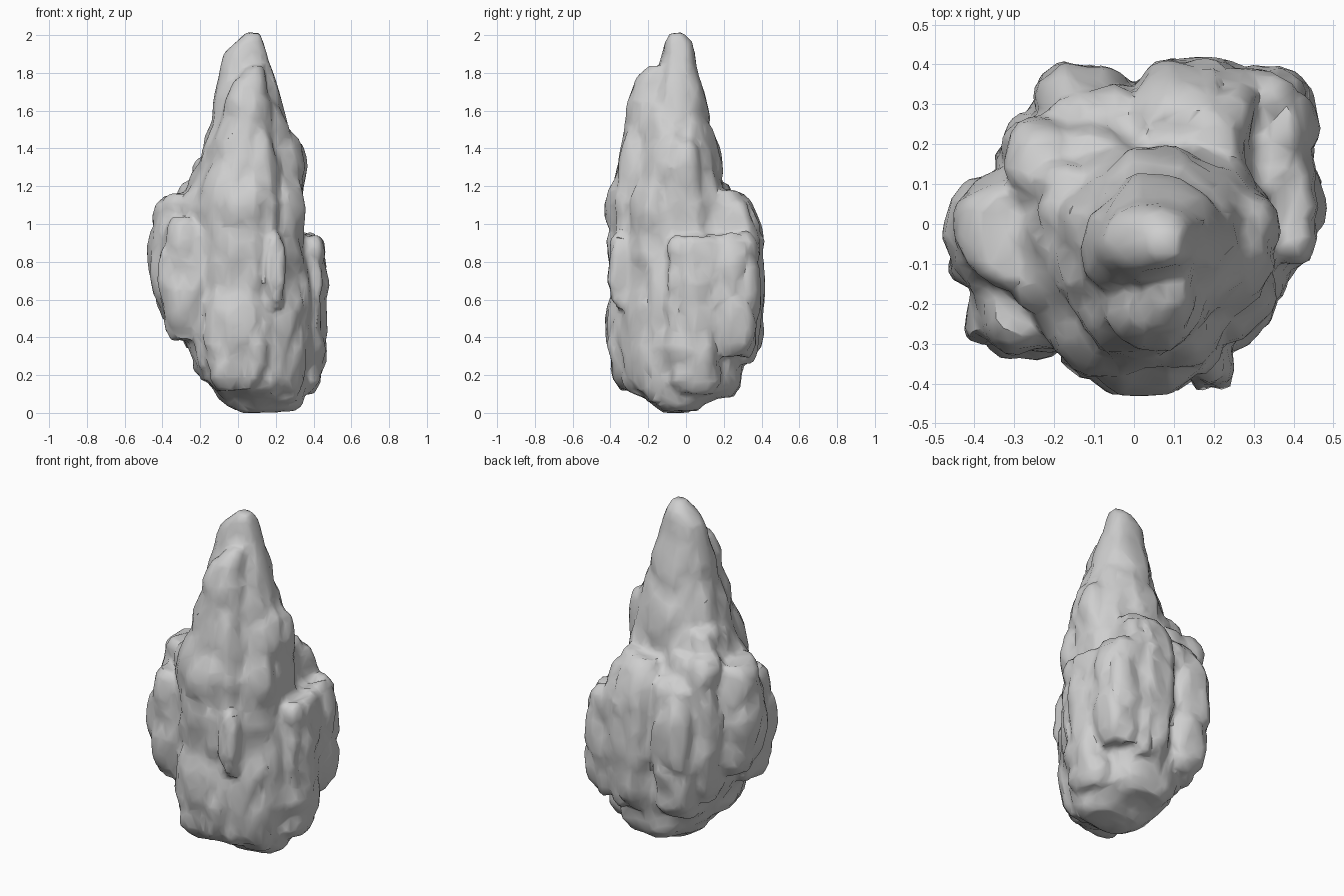
import bpy, bmesh, math, random
from mathutils import Vector, noise

random.seed(4)
default = bpy.data.objects.get("Cube")
if default:
    bpy.data.objects.remove(default)

# Stone material
stone = bpy.data.materials.new("grey stone")
stone.use_nodes = True
GREY = (0.62, 0.62, 0.62, 1)
stone.diffuse_color = GREY
stone.node_tree.nodes["Principled BSDF"].inputs["Base Color"].default_value = GREY

SIDES = 14
AXIS = Vector((0.07, -0.04))


def loft(bm, rings, roundness):
    """Closed craggy column through rings of (z, x min, x max, y min, y max)."""
    wobble = [random.uniform(0.95, 1.03) for _ in range(SIDES)]
    loops = []
    for z, x0, x1, y0, y1 in rings:
        loop = []
        for i in range(SIDES):
            a = math.tau * i / SIDES
            c, s = math.cos(a), math.sin(a)
            u = math.copysign(abs(c) ** roundness, c) * wobble[i]
            v = math.copysign(abs(s) ** roundness, s) * wobble[i]
            loop.append(bm.verts.new(((x0 + x1 + u * (x1 - x0)) / 2,
                                      (y0 + y1 + v * (y1 - y0)) / 2, z)))
        loops.append(loop)
    for low, high in zip(loops, loops[1:]):
        for i in range(SIDES):
            j = (i + 1) % SIDES
            bm.faces.new((low[i], low[j], high[j], high[i]))
    bm.faces.new(loops[0][::-1])
    bm.faces.new(loops[-1])


def chunk(bm, x0, x1, y0, y1, z0, z1, lean=0.06):
    """Blocky lump filling a box, its top leaning in toward the spire."""
    middle = Vector((x0 + x1, y0 + y1)) / 2
    rings = []
    for t, k, shift in ((0, 0.64, 0.3), (0.1, 0.85, 0.1), (0.4, 1, 0),
                        (0.72, 0.98, 0.1), (0.93, 0.89, 0.6), (1, 0.72, 1)):
        c = middle.lerp(AXIS, lean * shift)
        w, d = k * (x1 - x0) / 2, k * (y1 - y0) / 2
        rings.append((z0 + t * (z1 - z0), c.x - w, c.x + w, c.y - d, c.y + d))
    loft(bm, rings, 0.62)


bm = bmesh.new()

# Broad lower body on a narrow keel
loft(bm, [
    (0, 0.02, 0.2, -0.13, 0.02),
    (0.03, -0.05, 0.34, -0.16, 0.06),
    (0.08, -0.1, 0.36, -0.22, 0.18),
    (0.12, -0.12, 0.37, -0.32, 0.28),
    (0.17, -0.17, 0.38, -0.36, 0.3),
    (0.35, -0.27, 0.42, -0.38, 0.32),
    (0.55, -0.35, 0.42, -0.38, 0.36),
    (0.8, -0.39, 0.41, -0.38, 0.37),
    (0.95, -0.37, 0.36, -0.37, 0.33),
    (1.1, -0.32, 0.35, -0.36, 0.26),
    (1.2, -0.25, 0.33, -0.34, 0.2)], 0.9)

# Tall central spire
loft(bm, [
    (0.8, -0.28, 0.37, -0.38, 0.26),
    (1.1, -0.28, 0.37, -0.36, 0.22),
    (1.4, -0.2, 0.33, -0.28, 0.17),
    (1.6, -0.14, 0.25, -0.22, 0.11),
    (1.8, -0.1, 0.19, -0.15, 0.07),
    (1.9, -0.08, 0.16, -0.13, 0.05),
    (1.96, -0.02, 0.14, -0.12, 0.03),
    (2.01, 0.04, 0.12, -0.09, -0.02)], 0.92)

# Front buttress leaning on the spire
loft(bm, [
    (0.4, -0.16, 0.2, -0.38, 0),
    (0.7, -0.22, 0.25, -0.4, 0),
    (1.1, -0.21, 0.26, -0.42, 0),
    (1.4, -0.14, 0.21, -0.35, 0),
    (1.65, -0.08, 0.18, -0.31, 0),
    (1.76, -0.03, 0.15, -0.27, -0.02),
    (1.83, 0.06, 0.13, -0.2, -0.08)], 0.85)

# Lumps clustered around the body; an optional last value sets the lean
LUMPS = {
    "right shoulder": (-0.47, -0.1, -0.18, 0.13, 0.48, 1.15),
    "right front ledge": (-0.42, -0.1, -0.34, 0, 0.38, 1.04),
    "right back shoulder": (-0.34, 0, 0, 0.28, 0.34, 1.21),
    "right flank": (-0.27, 0.1, -0.33, 0.1, 0.17, 0.8),
    "back right": (-0.27, 0.01, 0.05, 0.4, 0.26, 1.1, 0.26),
    "back left": (0, 0.32, 0.05, 0.43, 0.26, 1.17, 0.3),
    "back corner": (0.14, 0.46, 0.08, 0.4, 0.3, 0.95),
    "left slab": (0.12, 0.465, -0.12, 0.2, 0.1, 0.74),
    "left ledge": (0.2, 0.465, -0.11, 0.2, 0.5, 0.94, 0),
    "left front": (0.1, 0.37, -0.27, 0.1, 0.05, 0.8),
    "front foot": (-0.19, 0.21, -0.42, -0.05, 0.12, 0.72),
    "front knob": (0.14, 0.26, -0.42, -0.2, 0.55, 0.94),
    "back foot": (-0.15, 0.34, -0.05, 0.32, 0.08, 0.65),
    "keel": (-0.1, 0.38, -0.18, 0.12, 0.01, 0.4),
    "back spire rib": (0, 0.19, -0.05, 0.2, 0.9, 1.42, 0.2),
    "upper back rib": (-0.03, 0.14, -0.1, 0.14, 1.2, 1.6, 0.2),
    "left spire rib": (0.14, 0.36, -0.15, 0.08, 0.9, 1.45),
    "right spire rib": (-0.26, 0, -0.12, 0.18, 0.8, 1.34),
}
for box in LUMPS.values():
    chunk(bm, *box)

bmesh.ops.recalc_face_normals(bm, faces=bm.faces[:])
mesh = bpy.data.meshes.new("rock_spire")
bm.to_mesh(mesh)
bm.free()
rock = bpy.data.objects.new("rock_spire", mesh)
bpy.context.collection.objects.link(rock)
bpy.ops.object.select_all(action="DESELECT")
rock.select_set(True)
bpy.context.view_layer.objects.active = rock

# Fuse the lumps into one skin
remesh = rock.modifiers.new("fuse", "REMESH")
remesh.mode = "VOXEL"
remesh.voxel_size = 0.015
bpy.ops.object.modifier_apply(modifier=remesh.name)

# Weather the skin into upright chunks and creases
mesh = rock.data
moved = []
for v in mesh.vertices:
    p = Vector((v.co.x * 5, v.co.y * 5, v.co.z * 3.2))
    warp = noise.noise_vector(p * 0.9) * 0.35
    near = noise.voronoi(p + warp)[0]
    bump = min(near[1] - near[0], 0.4) - 0.25
    rough = noise.noise(p * 2)
    fade = min(1, 0.2 + (2 - v.co.z) * 1.5, 0.2 + v.co.z * 3)
    moved.append(v.co + v.normal * fade * (0.05 * bump + 0.016 * rough))
for v, co in zip(mesh.vertices, moved):
    v.co = co

# Simplify into broad facets
simplify = rock.modifiers.new("facets", "DECIMATE")
simplify.ratio = 0.12
bpy.ops.object.modifier_apply(modifier=simplify.name)

# Rest the rock on the ground
lowest = min(v.co.z for v in rock.data.vertices)
for v in rock.data.vertices:
    v.co.z -= lowest

rock.data.materials.clear()
rock.data.materials.append(stone)
bpy.ops.object.shade_smooth_by_angle(angle=math.radians(45))
